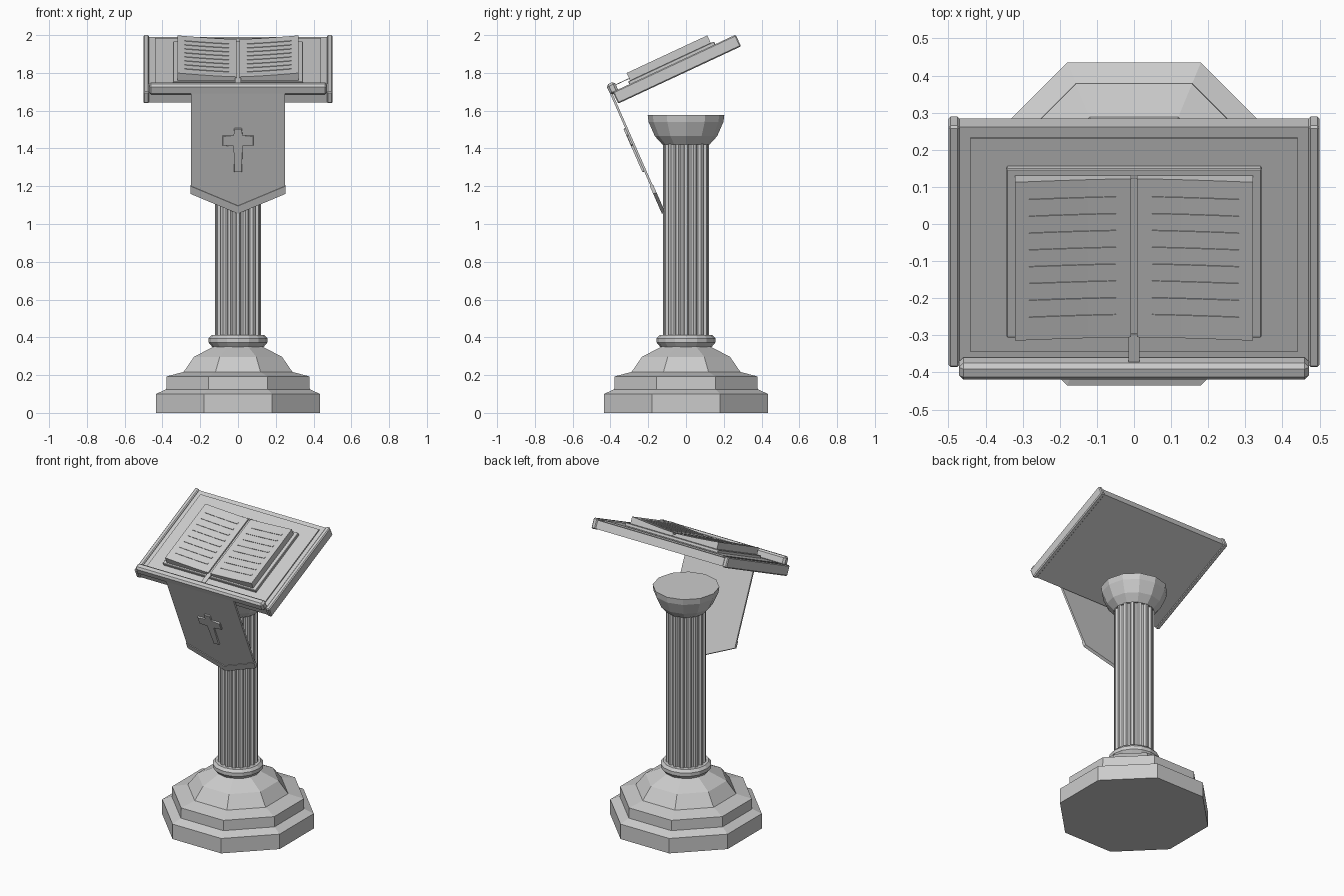
import bpy, bmesh, math
from mathutils import Matrix

if "Cube" in bpy.data.objects:
    bpy.data.objects.remove(bpy.data.objects["Cube"])

grey = bpy.data.materials.new("plain grey")
grey.diffuse_color = (0.6, 0.6, 0.6, 1)
grey.use_nodes = True
grey.node_tree.nodes["Principled BSDF"].inputs["Base Color"].default_value = grey.diffuse_color

BOARD = Matrix.Translation((0, 0, 1.8775)) @ Matrix.Rotation(math.radians(25), 4, 'X')
BANNER = Matrix.Translation((0, -0.119, 1.06)) @ Matrix.Rotation(math.radians(90 + 23.7), 4, 'X')


def finish(name, bm, matrix=None, bevel=0):
    if bevel:
        bmesh.ops.bevel(bm, geom=bm.edges[:], offset=bevel, segments=1, affect='EDGES')
    bmesh.ops.recalc_face_normals(bm, faces=bm.faces[:])
    if matrix:
        bm.transform(matrix)
    me = bpy.data.meshes.new(name)
    bm.to_mesh(me)
    bm.free()
    me.materials.append(grey)
    ob = bpy.data.objects.new(name, me)
    bpy.context.collection.objects.link(ob)
    return ob


def skin(bm, rings):
    """Join closed rings of points and cap both ends."""
    vs = [[bm.verts.new(p) for p in r] for r in rings]
    for a, b in zip(vs, vs[1:]):
        for i in range(len(a)):
            j = (i + 1) % len(a)
            bm.faces.new((a[i], a[j], b[j], b[i]))
    bm.faces.new(vs[0][::-1])
    bm.faces.new(vs[-1])


def lathe(name, profile, sides, turn=0.0, flat=False):
    k = 1 / math.cos(math.pi / sides) if flat else 1
    bm = bmesh.new()
    angs = [2 * math.pi * i / sides + turn for i in range(sides)]
    skin(bm, [[(r * k * math.cos(a), r * k * math.sin(a), z) for a in angs] for r, z in profile])
    return finish(name, bm)


def box(name, x, y, z, matrix, bevel=0):
    bm = bmesh.new()
    skin(bm, [[(x[0], y[0], h), (x[1], y[0], h), (x[1], y[1], h), (x[0], y[1], h)] for h in z])
    return finish(name, bm, matrix, bevel)


def plate(name, pts, z, matrix, bevel=0):
    bm = bmesh.new()
    skin(bm, [[(px, py, h) for px, py in pts] for h in z])
    return finish(name, bm, matrix, bevel)


# Octagonal stepped base and concave foot
lathe("base", [(0.435, 0), (0.435, 0.1), (0.38, 0.125), (0.378, 0.193), (0.288, 0.217),
               (0.233, 0.297), (0.127, 0.352)], 8, math.pi / 8, True)
# Collar ring
lathe("collar", [(0.135, 0.348), (0.155, 0.372), (0.155, 0.395), (0.14, 0.412)], 16)

# Fluted column
bm = bmesh.new()
ring = []
for i in range(16):
    for f, r in ((-0.17, 0.122), (0.17, 0.122), (0.36, 0.108), (0.64, 0.108)):
        a = 2 * math.pi * (i + f) / 16
        ring.append((r * math.cos(a), r * math.sin(a)))
skin(bm, [[(x, y, z) for x, y in ring] for z in (0.40, 1.43)])
finish("column", bm)

# Flared capital
lathe("capital", [(0.124, 1.42), (0.165, 1.465), (0.198, 1.54), (0.203, 1.578)], 12)

# Tilted reading board, inner panel, side rails and front ledge
box("board", (-0.472, 0.472), (-0.42, 0.285), (-0.062, -0.008), BOARD)
box("board_panel", (-0.44, 0.44), (-0.38, 0.254), (-0.01, 0.0), BOARD)
for s, side in ((-1, "left"), (1, "right")):
    box(side + "_rail", (s * 0.485 - 0.015, s * 0.485 + 0.015), (-0.427, 0.291), (-0.066, 0.002),
        BOARD, 0.006)
box("front_ledge", (-0.472, 0.472), (-0.444, -0.396), (-0.01, 0.05), BOARD, 0.012)

# Open book
box("book_cover", (-0.344, 0.344), (-0.33, 0.172), (-0.004, 0.018), BOARD, 0.003)
box("book_spine", (-0.009, 0.009), (-0.316, 0.151), (0.016, 0.03), BOARD)
box("ribbon", (-0.015, 0.015), (-0.40, -0.312), (0.028, 0.032), BOARD)


def page_height(x):
    return 0.04 + 0.022 * max(0, (x - 0.008) / 0.312) ** 1.4


def curved_slab(bm, s, x0, x1, y0, y1, base, lift, n):
    """Slab whose top follows the page curve."""
    rings = []
    for i in range(n + 1):
        x = x0 + (x1 - x0) * i / n
        h = page_height(x)
        lo = h - 0.004 if base is None else base
        rings.append([(s * x, y0, lo), (s * x, y1, lo), (s * x, y1, h + lift), (s * x, y0, h + lift)])
    skin(bm, rings)


for s, side in ((-1, "left"), (1, "right")):
    bm = bmesh.new()
    curved_slab(bm, s, 0.008, 0.32, -0.318, 0.153, 0.014, 0, 8)
    finish(side + "_pages", bm, BOARD)
    # Raised text lines
    bm = bmesh.new()
    for row in range(8):
        y = 0.095 - 0.05 * row
        curved_slab(bm, s, 0.048, 0.283, y - 0.006, y + 0.006, None, 0.003, 6)
    finish(side + "_text_lines", bm, BOARD)

# Hanging pointed banner with hem band and cross
plate("banner", [(-0.25, 0.115), (0, 0), (0.25, 0.115), (0.25, 0.70), (-0.25, 0.70)],
      (-0.006, 0.006), BANNER)
plate("banner_hem", [(-0.252, 0.113), (0, -0.002), (0.252, 0.113), (0.252, 0.158), (0, 0.043),
                     (-0.252, 0.158)], (-0.009, 0.01), BANNER)
w, b, t = 0.021, 0.394, 0.45
plate("cross", [(-w, 0.24), (w, 0.24), (w, b), (0.083, b), (0.083, t), (w, t), (w, 0.492),
                (-w, 0.492), (-w, t), (-0.083, t), (-0.083, b), (-w, b)],
      (0.0, 0.016), BANNER, 0.003)
